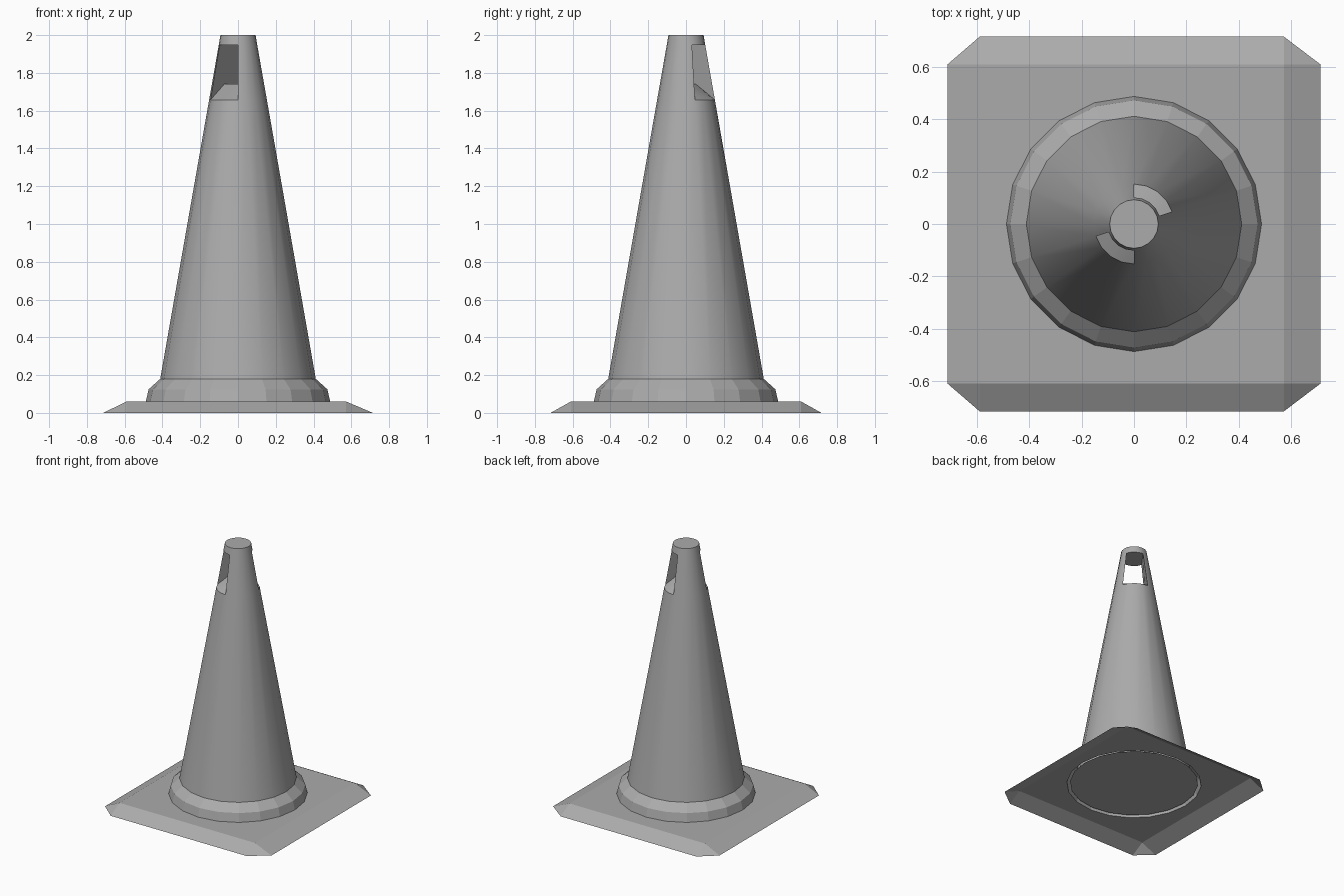
import bpy, bmesh
from math import cos, sin, radians

if "Cube" in bpy.data.objects:
    bpy.data.objects.remove(bpy.data.objects["Cube"], do_unlink=True)

SIDES = 20

grey = bpy.data.materials.new("plain_grey")
grey.use_nodes = True
colour = (0.41, 0.41, 0.41, 1)
grey.diffuse_color = colour
grey.node_tree.nodes["Principled BSDF"].inputs["Base Color"].default_value = colour


def ring(bm, r, z):
    step = radians(360 / SIDES)
    return [bm.verts.new((r * cos(i * step), r * sin(i * step), z)) for i in range(SIDES)]


def skin(bm, a, b, skip=()):
    """Join two rings with quads, leaving the skipped segments open."""
    for i in range(SIDES):
        if i not in skip:
            j = (i + 1) % SIDES
            bm.faces.new((a[i], a[j], b[j], b[i]))


def finish(bm, name, smooth=False):
    if smooth:
        for f in bm.faces:
            f.smooth = True
        for e in bm.edges:
            e.smooth = e.calc_face_angle(0) < radians(30)
    mesh = bpy.data.meshes.new(name)
    bm.to_mesh(mesh)
    bm.free()
    mesh.materials.append(grey)
    bpy.context.collection.objects.link(bpy.data.objects.new(name, mesh))


# Base plate: open-bottomed shell with sloped rim, clipped corners, round hole
bm = bmesh.new()
half_x, half_y, ty, left, right = 0.714, 0.717, 0.61, -0.59, 0.573
top, low = [], []
for sx, sy in ((1, 1), (-1, 1), (-1, -1), (1, -1)):
    tx = right if sx > 0 else left
    top.append(bm.verts.new((tx, sy * ty, 0.06)))
    pair = [bm.verts.new((sx * half_x, sy * ty, 0)), bm.verts.new((tx, sy * half_y, 0))]
    low += pair if sx * sy > 0 else pair[::-1]
for i in range(4):
    a, b, c = low[2 * i], low[2 * i + 1], low[(2 * i + 2) % 8]
    bm.faces.new((a, b, top[i]))
    bm.faces.new((b, c, top[(i + 1) % 4], top[i]))
rim = ring(bm, 0.488, 0.06)
edges = [bm.edges.get((top[i - 1], top[i])) for i in range(4)]
edges += [bm.edges.new((rim[i - 1], rim[i])) for i in range(SIDES)]
bmesh.ops.triangle_fill(bm, edges=edges, use_beauty=True)
bmesh.ops.recalc_face_normals(bm, faces=bm.faces[:])
if sum(f.normal.z for f in bm.faces) < 0:
    bmesh.ops.reverse_faces(bm, faces=bm.faces[:])
finish(bm, "base_plate")

# Faceted collar around the foot of the cone
bm = bmesh.new()
rings = [ring(bm, r, z) for r, z in ((0.488, 0.06), (0.473, 0.125), (0.412, 0.18))]
for a, b in zip(rings, rings[1:]):
    skin(bm, a, b)
finish(bm, "collar")

# Disc closing the collar from below
bm = bmesh.new()
bm.faces.new(ring(bm, 0.465, 0.068)[::-1])
finish(bm, "foot_disc")

# Cone body with a handle slot passing through near the tip
bm = bmesh.new()
foot, sill, lintel, tip = [ring(bm, r, z) for r, z in
                           ((0.431, 0.07), (0.153, 1.657), (0.102, 1.947), (0.093, 2))]
near, far = range(1, 6), range(15, 10, -1)
skin(bm, foot, sill)
skin(bm, sill, lintel, skip=[1, 2, 3, 4, 11, 12, 13, 14])
skin(bm, lintel, tip)
bm.faces.new(foot)
bm.faces.new(tip)
ridge = []
for n, f in zip(near, far):
    mid = (sill[n].co + sill[f].co) / 2
    mid.z = 1.74
    ridge.append(bm.verts.new(mid))
for k in range(4):
    n, f = near[k], far[k]
    bm.faces.new((sill[n], sill[n + 1], ridge[k + 1], ridge[k]))
    bm.faces.new((ridge[k], ridge[k + 1], sill[f - 1], sill[f]))
    bm.faces.new((lintel[n], lintel[n + 1], lintel[f - 1], lintel[f]))
for k in (0, 4):
    n, f = near[k], far[k]
    bm.faces.new((sill[n], ridge[k], sill[f], lintel[f], lintel[n]))
bmesh.ops.recalc_face_normals(bm, faces=bm.faces[:])
finish(bm, "cone_body", smooth=True)
